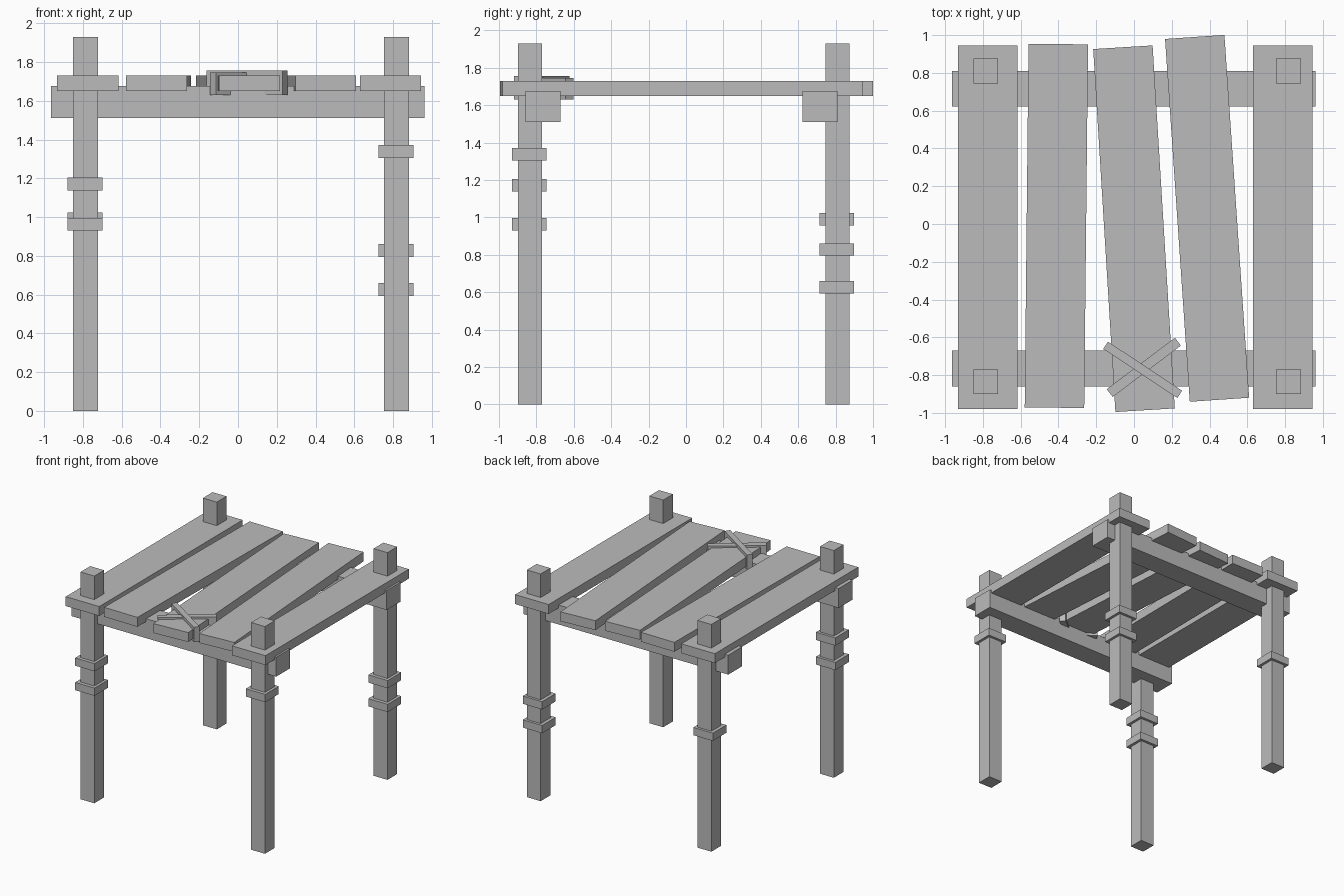
import bpy
import bmesh
from math import radians
from mathutils import Matrix, Vector

cube = bpy.data.objects.get("Cube")
if cube:
    bpy.data.objects.remove(cube, do_unlink=True)

# One plain grey for the whole table
grey = bpy.data.materials.new("plain grey")
grey.use_nodes = True
colour = (0.5, 0.5, 0.5, 1)
grey.diffuse_color = colour
grey.node_tree.nodes["Principled BSDF"].inputs["Base Color"].default_value = colour


def box(name, x, y, bottom, top, width, depth, turn=0):
    """Box centred on x, y, spanning bottom to top, turned about z in degrees."""
    mesh = bpy.data.meshes.new(name)
    bm = bmesh.new()
    bmesh.ops.create_cube(bm, size=1, matrix=Matrix.Diagonal((width, depth, top - bottom, 1)))
    bm.to_mesh(mesh)
    bm.free()
    mesh.materials.append(grey)
    obj = bpy.data.objects.new(name, mesh)
    obj.location = Vector((x, y, (bottom + top) / 2))
    obj.rotation_euler.z = radians(turn)
    bpy.context.collection.objects.link(obj)
    return obj


# Legs, each with its own set of wrapped bands
LEG, BAND, BAND_HEIGHT = 0.13, 0.182, 0.066
legs = [
    ("front_right", -0.786, -0.834, (0.93, 1.138)),
    ("front_left", 0.818, -0.834, (1.305,)),
    ("back_left", 0.818, 0.81, (0.593, 0.795)),
    ("back_right", -0.786, 0.81, (0.957,)),
]
for name, x, y, bands in legs:
    box(name + "_leg", x, y, 0, 1.93, LEG, LEG)
    for i, z in enumerate(bands):
        box(f"{name}_band_{i + 1}", x - 0.003, y - 0.004, z, z + BAND_HEIGHT, BAND, BAND)

# Cross beams under the top
for name, y in (("front_beam", -0.765), ("back_beam", 0.717)):
    box(name, -0.002, y, 1.51, 1.675, 1.925, 0.188)

# Top planks, some laid crooked
planks = [(-0.775, -0.018, 0), (-0.411, -0.01, -0.6), (0.0, -0.025, 3.5),
          (0.387, 0.03, 3.9), (0.787, -0.018, 0)]
for i, (x, y, turn) in enumerate(planks):
    box(f"plank_{i + 1}", x, y, 1.65, 1.73, 0.315, 1.925, turn)

# Crossed slats binding the middle plank to the front beam
box("upper_slat", 0.046, -0.772, 1.63, 1.757, 0.47, 0.046, -33.5)
box("lower_slat", 0.052, -0.759, 1.63, 1.745, 0.452, 0.052, 37)
